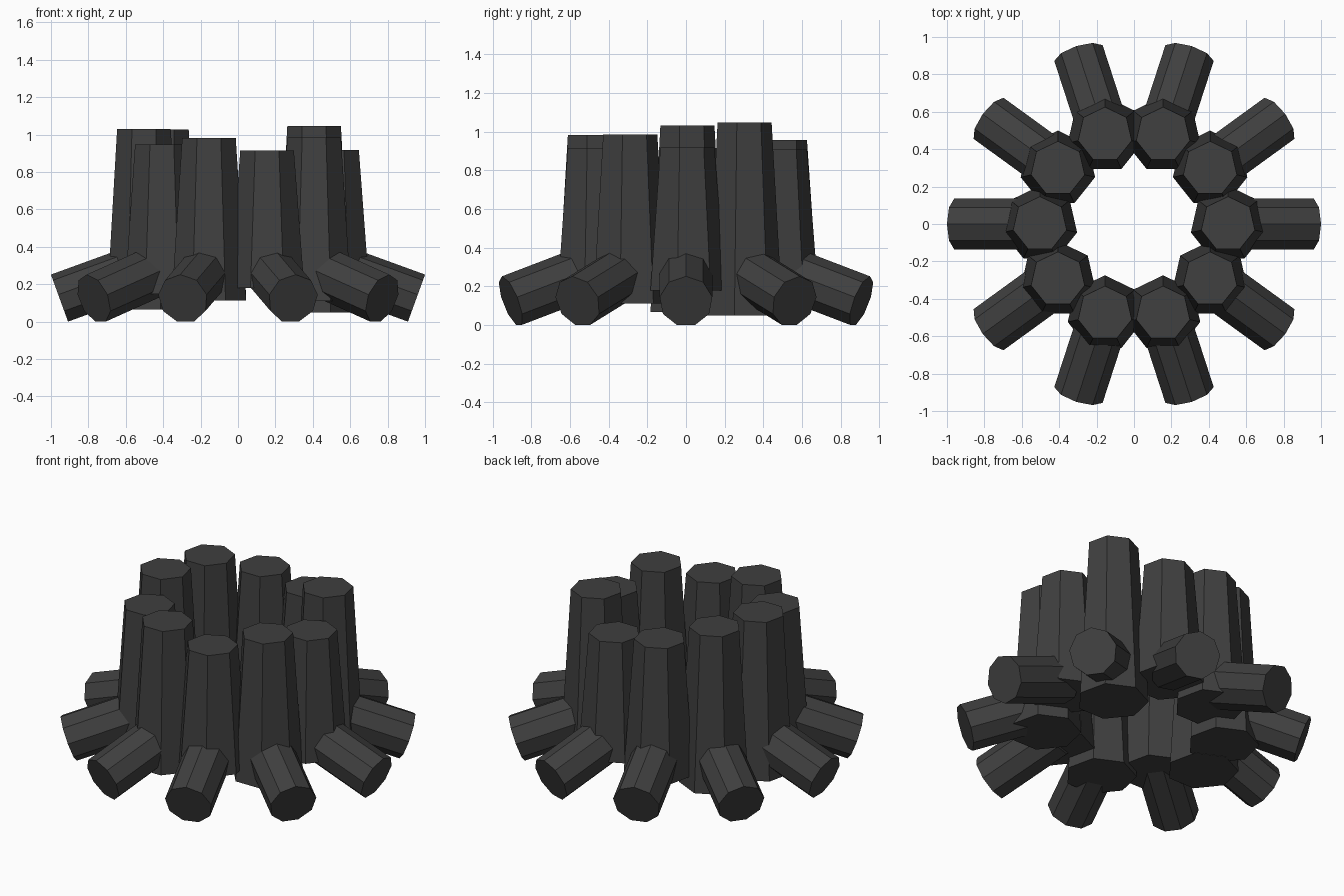
import bpy
from math import sin, cos, radians
from mathutils import Matrix, Vector

if "Cube" in bpy.data.objects:
    bpy.data.objects.remove(bpy.data.objects["Cube"])

mat = bpy.data.materials.new("charcoal grey")
mat.diffuse_color = (0.05, 0.05, 0.05, 1)
mat.use_nodes = True
mat.node_tree.nodes["Principled BSDF"].inputs["Base Color"].default_value = mat.diffuse_color

COUNT = 10
RING = 0.503            # ring radius of the columns
MID_Z = 0.548           # every column is centred at this height
TILT = radians(20)      # downward slope of the logs
LOG_R, LOG_LEN = 0.138, 0.46
# top height of each column, counter-clockwise from +x
TOPS = [0.917, 1.046, 0.91, 0.957, 1.028, 1.03, 0.947, 0.982, 0.915, 0.985]


def finish(name):
    ob = bpy.context.object
    ob.name = name
    ob.data.materials.append(mat)
    return ob


for i, top in enumerate(TOPS):
    a = radians(360 / COUNT * i)
    c, s = cos(a), sin(a)

    # upright tapered seven-sided column
    bpy.ops.mesh.primitive_cone_add(vertices=7, radius1=0.204, radius2=0.147,
                                    depth=2 * (top - MID_Z),
                                    location=(RING * c, RING * s, MID_Z))
    finish(f"column_{i}")

    # log leaning outwards and down to the ground
    z = Vector((c * cos(TILT), s * cos(TILT), -sin(TILT)))
    y = Vector((c * sin(TILT), s * sin(TILT), cos(TILT)))
    x = y.cross(z)
    end = Vector((0.953 * c, 0.953 * s, LOG_R * cos(radians(20)) * cos(TILT)))
    bpy.ops.mesh.primitive_cylinder_add(vertices=9, radius=LOG_R, depth=LOG_LEN)
    log = finish(f"log_{i}")
    rot = Matrix((x, y, z)).transposed().to_4x4()
    log.matrix_world = Matrix.Translation(end - z * LOG_LEN / 2) @ rot
